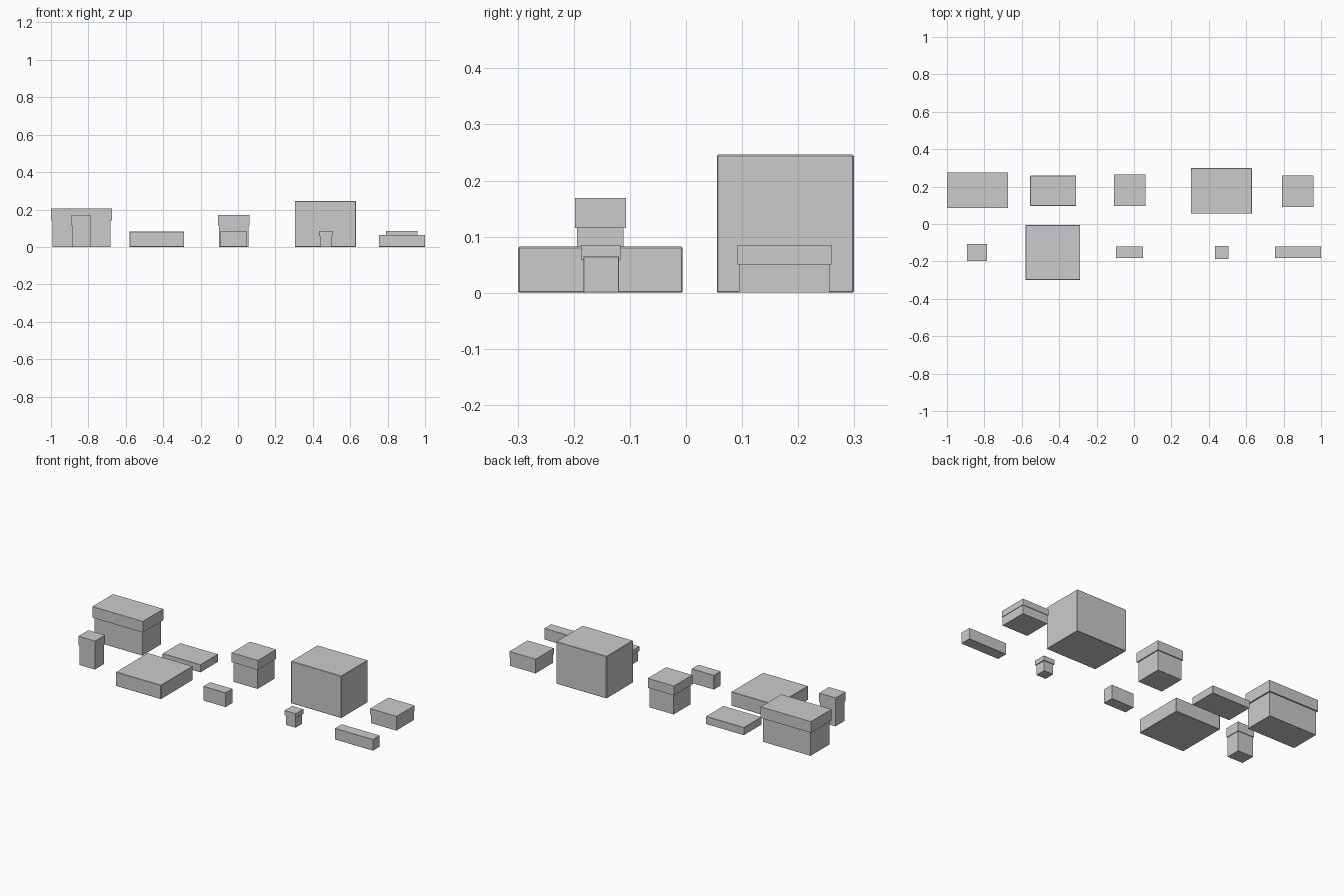
import bpy
import bmesh
from mathutils import Vector

if "Cube" in bpy.data.objects:
    bpy.data.objects.remove(bpy.data.objects["Cube"])


def block(name, x, y, z, edge=0.0):
    """Axis-aligned box from its x, y and z ranges, with optional tiny edge bevel."""
    bm = bmesh.new()
    bmesh.ops.create_cube(bm, size=1)
    size = Vector((x[1] - x[0], y[1] - y[0], z[1] - z[0]))
    bmesh.ops.scale(bm, vec=size, verts=bm.verts)
    mesh = bpy.data.meshes.new(name)
    bm.to_mesh(mesh)
    bm.free()
    obj = bpy.data.objects.new(name, mesh)
    obj.location = (sum(x) / 2, sum(y) / 2, sum(z) / 2)
    bpy.context.collection.objects.link(obj)
    if edge:
        bevel = obj.modifiers.new("soft_edge", 'BEVEL')
        bevel.width = edge
        bevel.segments = 1


def lidded_box(name, x, y, top, rim, over):
    """Body with a slightly larger lid that hangs down to the rim height."""
    block(name + "_body", (x[0] + over, x[1] - over), (y[0] + over, y[1] - over), (0, rim))
    block(name + "_lid", x, y, (rim, top))


# Boxes with lids
lidded_box("long_box", (-1.0, -0.675), (0.085, 0.275), 0.205, 0.14, 0.008)
lidded_box("square_box", (-0.107, 0.062), (0.095, 0.264), 0.17, 0.115, 0.006)
lidded_box("low_box", (0.79, 0.96), (0.0915, 0.259), 0.085, 0.05, 0.003)
lidded_box("tall_box", (-0.892, -0.785), (-0.198, -0.107), 0.169, 0.115, 0.004)
lidded_box("tiny_box", (0.433, 0.504), (-0.187, -0.117), 0.085, 0.058, 0.005)

# Plain closed cartons
block("flat_carton", (-0.555, -0.31), (0.097, 0.258), (0, 0.045), 0.001)
block("big_carton", (0.304, 0.63), (0.055, 0.299), (0, 0.246), 0.002)
block("wide_carton", (-0.58, -0.288), (-0.299, -0.006), (0, 0.082), 0.002)
block("small_carton", (-0.097, 0.048), (-0.183, -0.119), (0, 0.083), 0.001)
block("narrow_carton", (0.754, 1.0), (-0.183, -0.119), (0, 0.065), 0.001)
